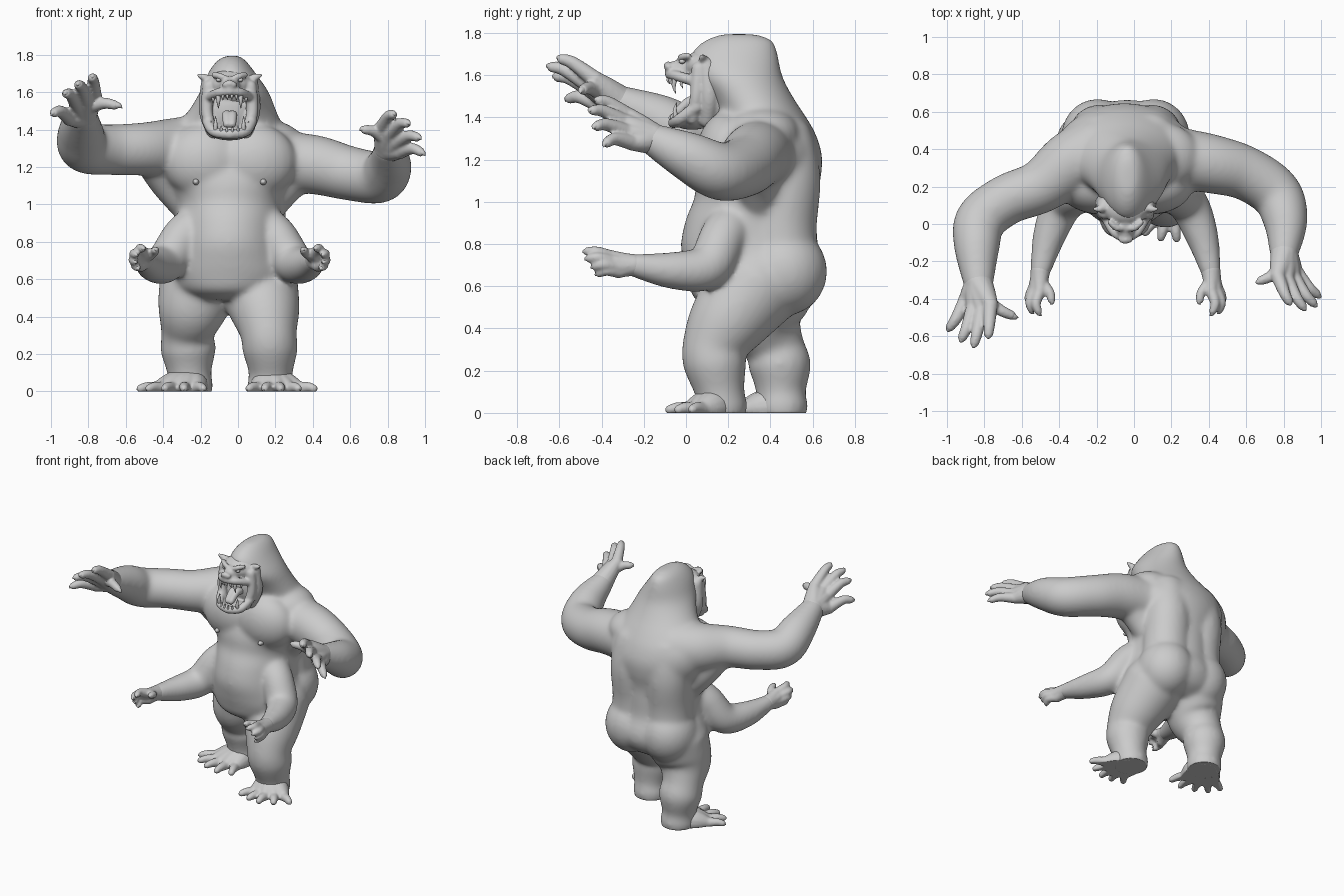
import bpy, bmesh, math
from mathutils import Vector, Matrix

if "Cube" in bpy.data.objects:
    bpy.data.objects.remove(bpy.data.objects["Cube"], do_unlink=True)

grey = bpy.data.materials.new("clay_grey")
grey.use_nodes = True
grey.diffuse_color = (0.6, 0.6, 0.6, 1)
grey.node_tree.nodes["Principled BSDF"].inputs["Base Color"].default_value = (0.6, 0.6, 0.6, 1)

MID = -0.045          # the torso and head stand slightly off centre
SIDES = (-1, 1)


def spline(rows, steps):
    """Catmull-Rom interpolation through rows of any width."""
    rows = [Vector(r) for r in rows]
    ext = [rows[0]] + rows + [rows[-1]]
    out = []
    for a, b, c, d in zip(ext, ext[1:], ext[2:], ext[3:]):
        for i in range(steps):
            t = i / steps
            out.append(0.5 * (2 * b + (c - a) * t + (2 * a - 5 * b + 4 * c - d) * t ** 2
                              + (3 * b - a - 3 * c + d) * t ** 3))
    return out + [rows[-1]]


def loft(bm, rings, n):
    """Skin a list of (centre, u, v) ellipses and close both ends."""
    loops = []
    for centre, u, v in rings:
        angles = [2 * math.pi * i / n for i in range(n)]
        loops.append([bm.verts.new(centre + u * math.cos(a) + v * math.sin(a)) for a in angles])
    for lo, hi in zip(loops, loops[1:]):
        for i in range(n):
            j = (i + 1) % n
            bm.faces.new((lo[i], lo[j], hi[j], hi[i]))
    bm.faces.new(loops[0][::-1])
    bm.faces.new(loops[-1])


def tube(bm, rows, n=20, steps=6):
    """Tapered round-ended tube through rows of (x, y, z, radius)."""
    path = [(p.xyz, max(p[3], 0.001)) for p in spline(rows, steps)]
    last = len(path) - 1
    rings, q, old = [], None, None
    for i, (p, r) in enumerate(path):
        t = (path[min(i + 1, last)][0] - path[max(i - 1, 0)][0]).normalized()
        q = t.to_track_quat('Z', 'Y') if q is None else old.rotation_difference(t) @ q
        old = t
        u, v = q @ Vector((1, 0, 0)), q @ Vector((0, 1, 0))
        cap = [math.radians(a) for a in (25, 50, 70, 85)]
        if i == 0:
            for a in reversed(cap):
                k = r * math.cos(a)
                rings.append((p - t * r * math.sin(a), u * k, v * k))
        rings.append((p, u * r, v * r))
        if i == last:
            for a in cap:
                k = r * math.cos(a)
                rings.append((p + t * r * math.sin(a), u * k, v * k))
    loft(bm, rings, n)


def ball(bm, centre, size):
    m = Matrix.Translation(centre) @ Matrix.Diagonal((*size, 1))
    bmesh.ops.create_uvsphere(bm, u_segments=24, v_segments=16, radius=1, matrix=m)


def finish(bm, name, voxel=0, rounds=0):
    """Make the object; optionally fuse its volumes and relax the surface."""
    bmesh.ops.recalc_face_normals(bm, faces=bm.faces)
    mesh = bpy.data.meshes.new(name)
    bm.to_mesh(mesh)
    bm.free()
    obj = bpy.data.objects.new(name, mesh)
    bpy.context.collection.objects.link(obj)
    if voxel:
        fuse = obj.modifiers.new("fuse", 'REMESH')
        fuse.mode, fuse.voxel_size = 'VOXEL', voxel
        relax = obj.modifiers.new("relax", 'SMOOTH')
        relax.factor, relax.iterations = 0.5, rounds
        deps = bpy.context.evaluated_depsgraph_get()
        mesh = bpy.data.meshes.new_from_object(obj.evaluated_get(deps), depsgraph=deps)
        obj.modifiers.clear()
        obj.data = mesh
    for v in mesh.vertices:                 # flat soles on the ground
        v.co.z = max(v.co.z, 0)
    mesh.materials.clear()
    mesh.materials.append(grey)
    for p in mesh.polygons:
        p.use_smooth = True
        p.material_index = 0


def extremity(name, root, knuckle, tips, r, arch, thumb=None):
    """Hand or foot: palm fans out from root to the digits, each with a claw."""
    flesh, claws = bmesh.new(), bmesh.new()
    start, mid, arch = Vector(root[:3]), Vector(knuckle), Vector(arch)
    mean = sum((Vector(t) for t in tips), Vector()) / len(tips)
    digits = [(mid + (Vector(t) - mean) * 0.6, Vector(t), arch) for t in tips]
    for base, tip, bow in digits:
        tube(flesh, [(*start, root[3]), (*start.lerp(base, 0.6), root[3] * 0.75), (*base, r * 1.45)], 14)
    if thumb:
        digits.append((start.lerp(mid, 0.5), Vector(thumb), Vector((-arch.x, arch.y, arch.z))))
    for base, tip, bow in digits:
        bend = base.lerp(tip, 0.5) + bow
        end = base.lerp(tip, 0.82) + bow * 0.6
        tube(flesh, [(*base, r * 1.4), (*bend, r * 1.1), (*end, r * 0.9)], 12)
        hook = end.lerp(tip, 0.6) + bow * 0.2
        tube(claws, [(*end, r * 0.75), (*hook, r * 0.5), (*tip, 0.002)], 10, 4)
    finish(flesh, name, 0.008, 5)
    finish(claws, name + "_claws")


# Torso and domed head: z, centre x, centre y, half width, half depth
torso = [(0.49, -.04, .32, .2, .2), (0.54, -.04, .325, .29, .285), (0.62, -.035, .335, .335, .325),
         (0.7, -.04, .325, .32, .335), (0.8, -.045, .3, .29, .325), (0.92, -.045, .31, .28, .31),
         (1.02, -.047, .33, .29, .29), (1.12, -.05, .345, .35, .295), (1.22, -.05, .365, .38, .28),
         (1.32, -.06, .37, .36, .245), (1.4, -.05, .36, .3, .21), (1.5, -.03, .305, .235, .2),
         (1.6, -.02, .245, .185, .21), (1.7, -.033, .23, .128, .205), (1.765, -.035, .25, .08, .16),
         (1.795, -.03, .25, .035, .08)]
body = bmesh.new()
loft(body, [(Vector((x, y, z)), Vector((w, 0, 0)), Vector((0, d, 0)))
            for z, x, y, w, d in spline(torso, 3)], 40)
for s in SIDES:
    ball(body, (MID + s * .13, .2, 1.23), (.23, .15, .2))        # chest
    ball(body, (MID + s * .15, .465, .67), (.195, .205, .21))    # rump
    ball(body, (MID + s * .2, .36, 1.32), (.2, .18, .13))        # shoulder
    tube(body, [(MID + s * .14, .46, .66, .17), (MID + s * .135, .455, .88, .165),
                (MID + s * .14, .475, 1.1, .163), (MID + s * .13, .455, 1.27, .155)], 28)   # back
# Side muscles under the arms
tube(body, [(-.45, .26, 1.25, .11), (-.36, .32, 1.12, .11), (-.25, .35, .97, .09)], 24)
tube(body, [(.31, .34, 1.18, .12), (.23, .34, 1.09, .11), (.15, .35, .97, .09)], 24)

# Upper arms
tube(body, [(-.2, .38, 1.28, .2), (-.34, .32, 1.29, .174), (-.5, .2, 1.295, .144), (-.68, .13, 1.292, .136),
            (-.82, .02, 1.305, .136), (-.84, -.12, 1.385, .123), (-.832, -.31, 1.47, .083)], 28)
tube(body, [(.1, .38, 1.22, .18), (.25, .35, 1.225, .165), (.42, .32, 1.21, .158), (.6, .27, 1.165, .145),
            (.76, .16, 1.145, .138), (.81, .01, 1.215, .118), (.803, -.15, 1.292, .08)], 28)

# Lower arms
for s in SIDES:
    lower = [(.185, .21, .88, .115), (.255, .17, .82, .112), (.34, .1, .69, .108),
             (.41, -.07, .675, .088), (.455, -.25, .7, .056)]
    tube(body, [(MID + s * x, y, z, r) for x, y, z, r in lower], 24)

# Legs
tube(body, [(.1, .33, .6, .22), (.145, .195, .43, .187), (.165, .13, .3, .15), (.172, .14, .22, .148),
            (.175, .16, .1, .118), (.17, .17, .03, .122)], 28)
tube(body, [(-.2, .39, .6, .22), (-.245, .37, .44, .188), (-.27, .42, .31, .142), (-.266, .445, .22, .148),
            (-.26, .45, .1, .118), (-.255, .455, .03, .124)], 28)
finish(body, "body", 0.012, 26)

# Hands
extremity("right_upper_hand", (-.83, -.32, 1.478, .078), (-.835, -.435, 1.53),
          [(-1, -.57, 1.475), (-.93, -.63, 1.585), (-.86, -.66, 1.635), (-.78, -.61, 1.675)],
          .029, (0, -.015, .03), (-.62, -.5, 1.515))
extremity("left_upper_hand", (.803, -.16, 1.3, .076), (.825, -.275, 1.35),
          [(.84, -.43, 1.475), (.92, -.46, 1.425), (.98, -.44, 1.345), (1, -.39, 1.26)],
          .028, (0, -.015, .028), (.65, -.31, 1.395))
for side, s in zip(("right", "left"), SIDES):
    tips = [(.45, -.49, .76), (.49, -.48, .725), (.495, -.45, .685), (.48, -.43, .65)]
    extremity(side + "_lower_hand", (MID + s * .455, -.25, .7, .054), (MID + s * .475, -.34, .705),
              [(MID + s * x, y, z) for x, y, z in tips], .024, (s * .025, 0, .014), (MID + s * .4, -.43, .755))

# Feet
extremity("left_foot", (.17, .16, .035, .1), (.22, .03, .018),
          [(.05, -.06, .008), (.14, -.09, .008), (.23, -.095, .008), (.33, -.05, .008), (.42, .02, .008)],
          .025, (0, 0, .01))
extremity("right_foot", (-.256, .445, .035, .1), (-.34, .295, .018),
          [(-.54, .3, .008), (-.49, .22, .008), (-.4, .17, .008), (-.29, .14, .008), (-.18, .17, .008)],
          .025, (0, 0, .01))

# Face: muzzle, brows, cheeks, open jaw and ears
face = bmesh.new()
ball(face, (MID, .08, 1.645), (.12, .09, .075))
ball(face, (MID, .16, 1.5), (.145, .1, .16))
ball(face, (MID, .03, 1.372), (.095, .085, .03))
tube(face, [(MID, .05, 1.635, .065), (MID, -.02, 1.63, .052), (MID, -.065, 1.63, .035)])
ball(face, (MID, -.085, 1.645), (.03, .022, .02))
for s in SIDES:
    ball(face, (MID + s * .022, -.082, 1.64), (.018, .02, .016))
    for arc in ([(.105, .03, 1.575, .026), (.06, -.045, 1.597, .025), (0, -.078, 1.605, .024)],
                [(.12, .05, 1.45, .03), (.085, -.03, 1.39, .028), (0, -.06, 1.375, .027)],
                [(.11, .06, 1.63, .035), (.122, .05, 1.5, .032), (.095, .03, 1.395, .03)],
                [(.11, .1, 1.64, .045), (.12, .11, 1.5, .045), (.085, .1, 1.39, .04)],
                [(.015, -.025, 1.672, .015), (.05, -.02, 1.685, .018), (.085, .01, 1.692, .015)],
                [(.11, .09, 1.665, .024), (.14, .08, 1.68, .02), (.17, .08, 1.69, .009)]):
        tube(face, [(MID + s * x, y, z, r) for x, y, z, r in arc], 14)
finish(face, "face", 0.008, 6)

# Small round details
details = bmesh.new()
for s in SIDES:
    ball(details, (MID + s * .058, -.018, 1.665), (.015, .015, .011))    # eyes
    ball(details, (MID + s * .18, .085, 1.12), (.017, .032, .017))       # nipples
finish(details, "eyes_and_nipples")

# Tongue
tongue = bmesh.new()
for s in SIDES:
    tube(tongue, [(MID + s * .016, .08, 1.47, .026), (MID + s * .016, .02, 1.475, .026),
                  (MID + s * .014, -.035, 1.43, .022)], 14)
finish(tongue, "tongue", 0.007, 4)

# Teeth: fangs and small front teeth in both jaws
teeth = bmesh.new()
for s in SIDES:
    for x, y, top, tip, r in ((.06, -.05, 1.59, 1.515, .013), (.036, -.068, 1.59, 1.557, .009),
                              (.012, -.078, 1.59, 1.56, .009), (.088, -.015, 1.58, 1.54, .009),
                              (.075, -.045, 1.39, 1.47, .013), (.045, -.06, 1.385, 1.42, .009),
                              (.015, -.068, 1.385, 1.415, .009), (.1, -.005, 1.4, 1.445, .009)):
        tube(teeth, [(MID + s * x, y, top, r), (MID + s * x, y - .008, (top + tip) / 2, r * 0.8),
                     (MID + s * x, y, tip, .002)], 10, 3)
finish(teeth, "teeth")
